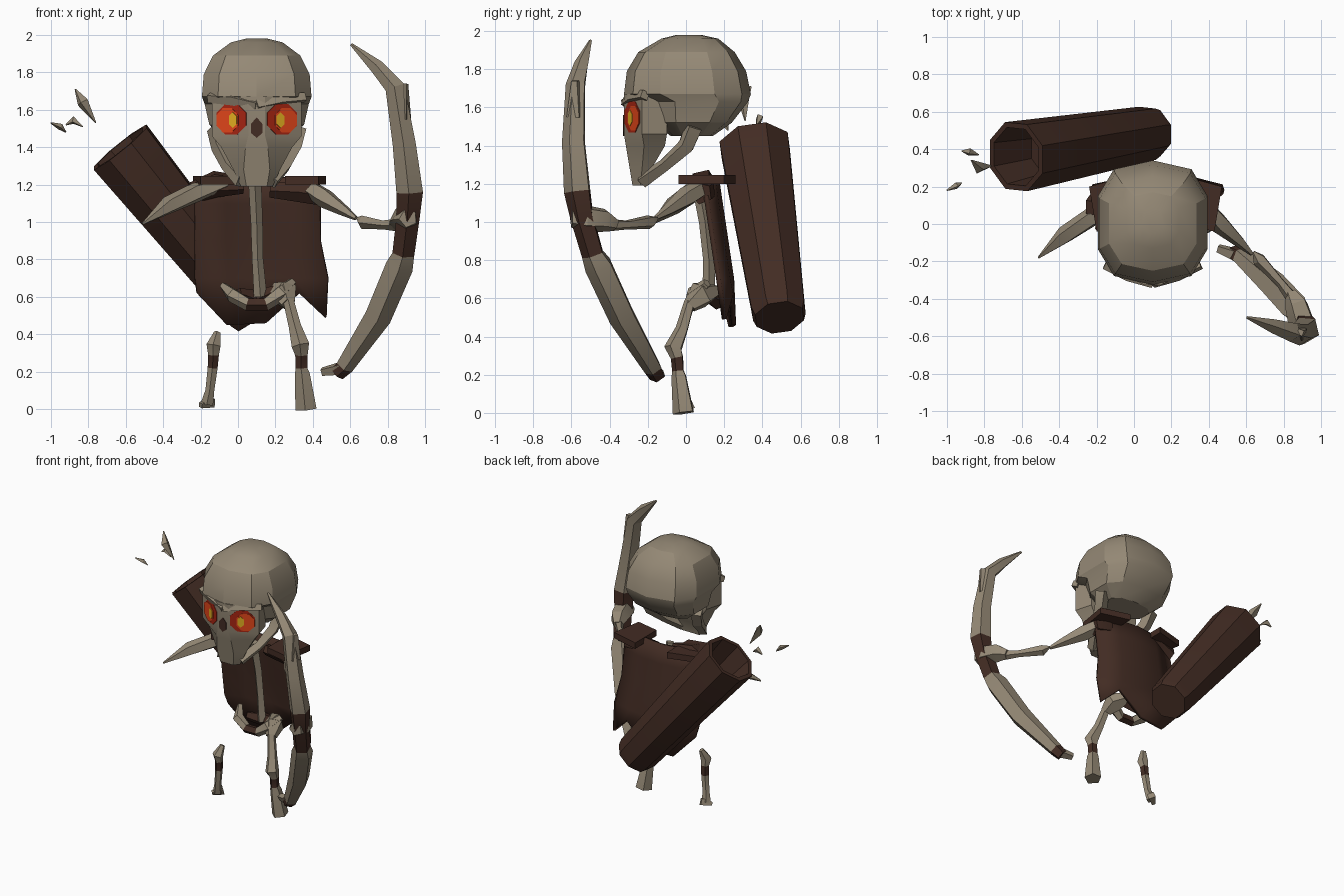
import bpy, bmesh, math
from mathutils import Vector as V


def material(name, rgb):
    m = bpy.data.materials.new(name)
    m.diffuse_color = (*rgb, 1)
    return m


BONE = material("bone", (0.30, 0.25, 0.18))
BROWN = material("dark_leather", (0.055, 0.025, 0.017))
RED = material("deep_red", (0.38, 0.018, 0.006))
ORANGE = material("glow_orange", (0.75, 0.06, 0.01))
YELLOW = material("glow_yellow", (0.75, 0.42, 0.015))
CX = 0.1  # middle of the head and torso


def finish(name, bm, mats, angle=25):
    bmesh.ops.remove_doubles(bm, verts=bm.verts, dist=0.0005)
    bmesh.ops.recalc_face_normals(bm, faces=bm.faces)
    me = bpy.data.meshes.new(name)
    bm.to_mesh(me)
    bm.free()
    ob = bpy.data.objects.new(name, me)
    bpy.context.collection.objects.link(ob)
    for m in mats:
        me.materials.append(m)
    bpy.ops.object.select_all(action='DESELECT')
    ob.select_set(True)
    bpy.context.view_layer.objects.active = ob
    bpy.ops.object.shade_smooth_by_angle(angle=math.radians(angle))
    return ob


def loft(name, rings, mats, seg_mats=None):
    """Skin a list of rings; seg_mats gives a material index per segment."""
    bm = bmesh.new()
    rows = [[bm.verts.new(p) for p in r] for r in rings]
    n = len(rows[0])
    for k, (a, b) in enumerate(zip(rows, rows[1:])):
        for i in range(n):
            f = bm.faces.new((a[i], a[(i + 1) % n], b[(i + 1) % n], b[i]))
            f.material_index = seg_mats[k] if seg_mats else 0
    for row, k in ((rows[0], 0), (rows[-1], -1)):
        f = bm.faces.new(row)
        f.material_index = seg_mats[k] if seg_mats else 0
    return finish(name, bm, mats)


def tube(name, pts, radii, sides=5, mats=(BONE,), seg_mats=None, axis=None, spin=0.4):
    """Faceted limb along a path with changing thickness."""
    pts = [V(p) for p in pts]
    main = V(axis) if axis else pts[-1] - pts[0]
    ref = V((1, 0, 0)) if abs(main.normalized().z) > 0.6 else V((0, 0, 1))
    rings = []
    for i, p in enumerate(pts):
        t = V(axis) if axis else pts[min(i + 1, len(pts) - 1)] - pts[max(i - 1, 0)]
        t.normalize()
        u = (ref - t * ref.dot(t)).normalized()
        w = t.cross(u)
        angs = [spin + 2 * math.pi * k / sides for k in range(sides)]
        rings.append([p + (u * math.cos(a) + w * math.sin(a)) * radii[i] for a in angs])
    return loft(name, rings, mats, seg_mats)


def sharp(v, e=0.72):
    return math.copysign(abs(v) ** e, v)


# Cranium: squarish rings (height, front, back, half width)
rings = []
for z, f, b, w in [(1.45, -0.08, 0.14, 0.17), (1.52, -0.17, 0.24, 0.255),
                   (1.63, -0.21, 0.325, 0.28), (1.67, -0.325, 0.34, 0.295),
                   (1.79, -0.31, 0.315, 0.285), (1.89, -0.25, 0.255, 0.235),
                   (1.96, -0.13, 0.17, 0.14), (1.98, -0.05, 0.08, 0.06)]:
    angs = [math.pi * (k + 0.5) / 5 for k in range(10)]
    rings.append([(CX + w * sharp(math.cos(a)) * 1.03,
                   (f + b) / 2 + (b - f) / 2 * sharp(math.sin(a)), z) for a in angs])
loft("cranium", rings, [BONE])

# Face: wedge-shaped rings (height, front, side, back, front half width, half width)
rings = []
for z, f, s, b, n, w in [(1.67, -0.325, -0.23, -0.1, 0.045, 0.24),
                         (1.46, -0.325, -0.23, -0.1, 0.045, 0.24),
                         (1.40, -0.315, -0.22, -0.11, 0.06, 0.19),
                         (1.28, -0.295, -0.23, -0.18, 0.07, 0.125),
                         (1.19, -0.28, -0.24, -0.2, 0.055, 0.085)]:
    half = [(n, f), (w, s), (w * 0.85, b)]
    rings.append([(CX + x, y, z) for x, y in half] +
                 [(CX - x, y, z) for x, y in reversed(half)])
loft("face", rings, [BONE])


def plate(name, pts, origin, u, nrm, mat, lift):
    """Thin flat plate lying on a surface."""
    o, u, nrm = V(origin), V(u), V(nrm)
    ring = [o + u * a + V((0, 0, c)) for a, c in pts]
    loft(name, [[p + nrm * (lift - 0.004) for p in ring],
                [p + nrm * lift for p in ring]], [mat])


def blob(rx, rz, n=8, dx=0, dz=0):
    return [(dx + rx * math.cos(math.pi * (2 * k + 1) / n),
             dz + rz * math.sin(math.pi * (2 * k + 1) / n)) for k in range(n)]


for s, side in ((-1, "right"), (1, "left")):
    # Glowing eyes on the slanted face sides
    eye = (CX + s * 0.135, -0.281, 1.55)
    u, nrm = (s * 0.9, 0.44, 0), (s * 0.44, -0.9, 0)
    plate(side + "_eye_socket", blob(0.096, 0.088), eye, u, nrm, RED, 0.003)
    plate(side + "_eye_glow", blob(0.07, 0.07, 8, 0.022, -0.006), eye, u, nrm, ORANGE, 0.006)
    plate(side + "_eye_pupil", blob(0.027, 0.042, 6, -0.012, -0.005), eye, u, nrm, YELLOW, 0.009)
    # Angry brow ridge
    tube(side + "_brow", [(CX, -0.315, 1.625), (CX + s * 0.13, -0.275, 1.655),
                          (CX + s * 0.255, -0.215, 1.665)], [0.03, 0.034, 0.03], 4)
    # Jaw branch
    tube(side + "_jaw", [(CX + s * 0.22, 0.04, 1.50), (CX + s * 0.2, 0.0, 1.40),
                         (CX + s * 0.155, -0.11, 1.30), (CX + s * 0.08, -0.23, 1.215)],
         [0.05, 0.045, 0.035, 0.04], 4)
plate("nose_hole", [(0, 0.055), (0.03, 0.02), (0.03, -0.03), (0, -0.055), (-0.03, -0.03),
                    (-0.03, 0.02)], (CX, -0.325, 1.505), (1, 0, 0), (0, -1, 0), BROWN, 0.004)

# Ragged cloak: curved sheet with torn hem
rows = [(1.24, -0.20, 0.41, 0.09), (1.10, -0.23, 0.44, 0.11),
        (0.90, -0.23, 0.44, 0.14), (0.70, -0.23, 0.48, 0.17)]
hem = [(-0.22, 0.62), (-0.06, 0.45), (0.15, 0.46), (0.33, 0.62), (0.47, 0.49)]
bm = bmesh.new()
grid = []
for z, l, r, y in rows:
    grid.append([bm.verts.new((l + (r - l) * k / 4, y + 0.07 * math.sin(math.pi * k / 4), z))
                 for k in range(5)])
grid.append([bm.verts.new((x, 0.2 + 0.05 * math.sin(math.pi * k / 4), z))
             for k, (x, z) in enumerate(hem)])
for a, b in zip(grid, grid[1:]):
    for k in range(4):
        bm.faces.new((a[k], a[k + 1], b[k + 1], b[k]))
cloak = finish("cloak", bm, [BROWN])
mod = cloak.modifiers.new("thickness", 'SOLIDIFY')
mod.thickness = 0.025
mod.offset = 0

# Shoulder caps and yoke
tube("right_shoulder", [(0.03, 0.1, 1.2), (-0.12, 0.09, 1.205), (-0.24, 0.1, 1.16)],
     [0.05, 0.075, 0.06], 5, [BROWN])
tube("left_shoulder", [(0.17, 0.1, 1.17), (0.33, 0.1, 1.165), (0.43, 0.08, 1.15)],
     [0.04, 0.06, 0.06], 5, [BROWN])
for s, x in ((-1, -0.14), (1, 0.37)):
    top = [(x - s * 0.12, 0.0), (x + s * 0.06, -0.04), (x + s * 0.1, 0.2), (x - s * 0.12, 0.26)]
    loft("shoulder_flap", [[(a, b, z) for a, b in top] for z in (1.2, 1.245)], [BROWN])

# Spine and pelvis
tube("spine", [(0.09, 0.06, 1.22), (0.1, 0.1, 1.0), (0.105, 0.12, 0.8), (0.12, 0.12, 0.6)],
     [0.035, 0.032, 0.03, 0.035], 4, spin=0)
tube("pelvis", [(-0.08, 0.14, 0.66), (-0.03, 0.05, 0.61), (0.05, 0.03, 0.56),
                (0.15, 0.03, 0.56), (0.23, 0.04, 0.62), (0.29, 0.11, 0.68)],
     [0.02, 0.04, 0.035, 0.035, 0.045, 0.025], 5, [BONE, BROWN], [0, 0, 1, 0, 0])
tube("pelvis_back", [(0.0, 0.1, 0.62), (0.1, 0.17, 0.59), (0.23, 0.1, 0.64)],
     [0.03, 0.05, 0.03], 5, [BROWN])
tube("hip", [(0.2, 0.15, 0.64), (0.25, 0.08, 0.62), (0.27, 0.02, 0.56)],
     [0.04, 0.075, 0.04])

# Legs with leather bands
tube("left_leg", [(0.27, 0.02, 0.58), (0.305, -0.02, 0.44), (0.335, -0.065, 0.34),
                  (0.34, -0.045, 0.29), (0.34, -0.04, 0.22), (0.345, -0.035, 0.19),
                  (0.365, -0.01, 0.0)],
     [0.03, 0.035, 0.05, 0.035, 0.033, 0.042, 0.06], 5, [BONE, BROWN], [0, 0, 0, 1, 0, 0])
tube("right_shin", [(-0.11, -0.03, 0.41), (-0.13, -0.06, 0.34), (-0.13, -0.045, 0.29),
                    (-0.135, -0.04, 0.22), (-0.15, -0.03, 0.1), (-0.165, -0.01, 0.03)],
     [0.018, 0.04, 0.03, 0.028, 0.025, 0.035], 5, [BONE, BROWN], [0, 0, 1, 0, 0])
tube("right_foot", [(-0.14, 0.02, 0.04), (-0.2, -0.03, 0.02)], [0.035, 0.018], 4)

# Arms: a broken stump and a thin arm holding the bow
tube("right_arm_stump", [(-0.06, 0.06, 1.21), (-0.22, 0.04, 1.16), (-0.37, -0.06, 1.09),
                         (-0.51, -0.18, 0.99)], [0.03, 0.055, 0.05, 0.006])
tube("left_upper_arm", [(0.4, 0.07, 1.17), (0.46, 0.0, 1.13), (0.57, -0.1, 1.06),
                        (0.63, -0.16, 1.02)], [0.05, 0.055, 0.03, 0.012])
tube("left_forearm", [(0.64, -0.15, 1.02), (0.67, -0.19, 1.0), (0.78, -0.31, 0.985),
                      (0.85, -0.4, 0.985)], [0.008, 0.038, 0.025, 0.035])
tube("left_hand", [(0.84, -0.37, 0.985), (0.87, -0.43, 1.01), (0.9, -0.53, 1.02),
                   (0.91, -0.60, 1.02)], [0.035, 0.065, 0.075, 0.05])

# Bow with leather grip and tips
tube("bow", [(0.605, -0.5, 1.95), (0.74, -0.545, 1.83), (0.84, -0.575, 1.72),
             (0.89, -0.585, 1.42), (0.92, -0.565, 1.16), (0.91, -0.54, 1.02),
             (0.885, -0.485, 0.83), (0.865, -0.455, 0.77), (0.75, -0.33, 0.5),
             (0.57, -0.17, 0.23), (0.53, -0.15, 0.19)],
     [0.008, 0.04, 0.055, 0.065, 0.075, 0.065, 0.062, 0.078, 0.075, 0.05, 0.042], 5,
     [BONE, BROWN], [0, 0, 0, 0, 1, 1, 0, 0, 0, 1])
tube("bow_lower_tip", [(0.56, -0.17, 0.22), (0.45, -0.13, 0.2)], [0.04, 0.025], 4)
tube("bow_upper_notch", [(0.88, -0.58, 1.55), (0.89, -0.58, 1.74)], [0.05, 0.022], 4)

# Open quiver across the back
lo, hi = V((0.1, 0.49, 0.5)), V((-0.63, 0.36, 1.4))
tube("quiver", [lo, lo.lerp(hi, 0.04), hi, hi, lo.lerp(hi, 0.75)],
     [0.135, 0.15, 0.195, 0.165, 0.14], 8, [BROWN], axis=hi - lo)


# Floating splinters above the quiver
def splinter(tip, mid, end, r):
    tube("splinter", [tip, mid, end], [0.004, r, 0.003], 4)


splinter((-0.87, 0.34, 1.71), (-0.83, 0.3, 1.64), (-0.76, 0.31, 1.53), 0.032)
splinter((-0.92, 0.39, 1.52), (-0.88, 0.385, 1.545), (-0.83, 0.37, 1.51), 0.022)
splinter((-1.0, 0.18, 1.53), (-0.95, 0.205, 1.51), (-0.92, 0.22, 1.48), 0.018)
